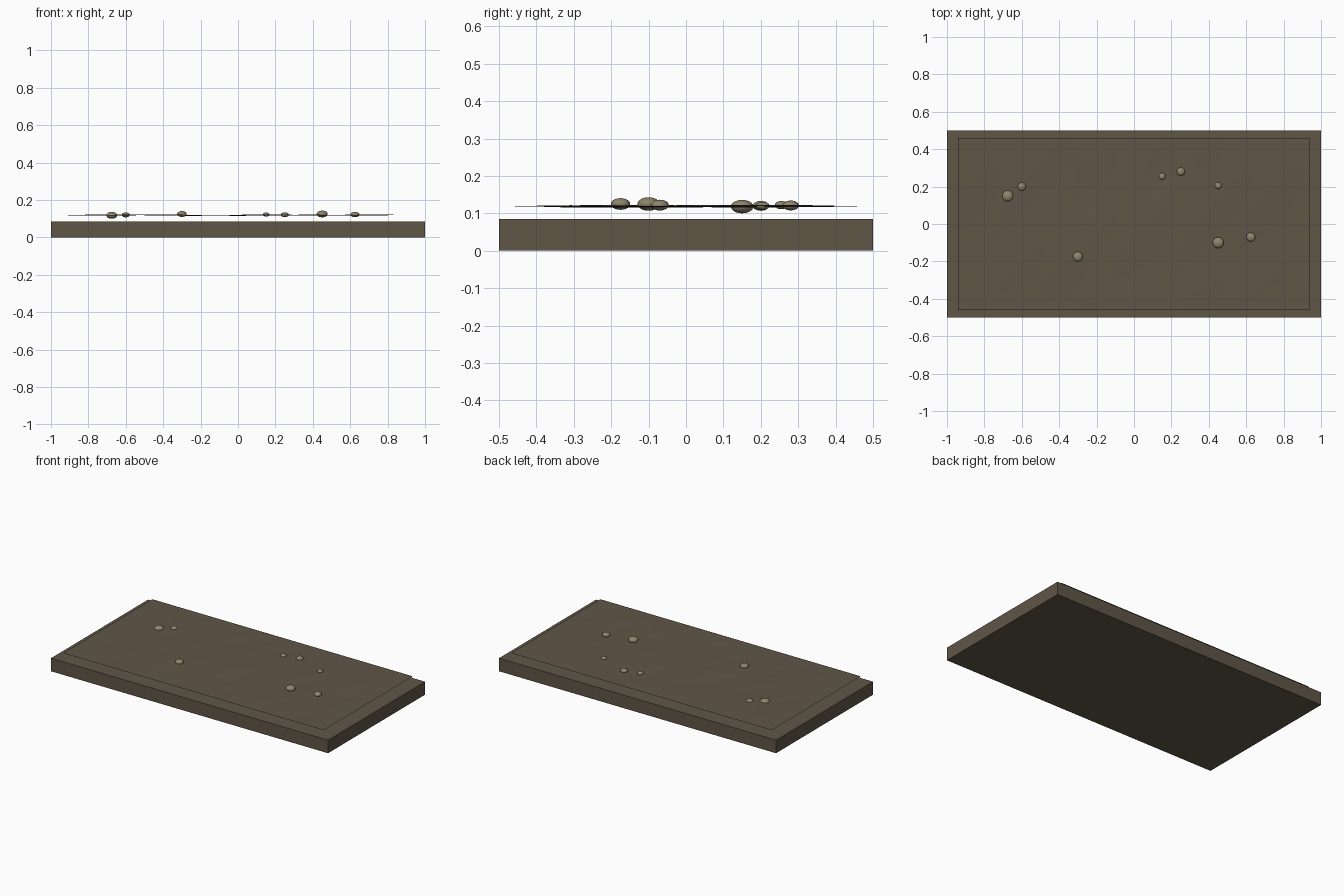
import bpy, bmesh, math

if "Cube" in bpy.data.objects:
    bpy.data.objects.remove(bpy.data.objects["Cube"])


def material(name, rgb):
    m = bpy.data.materials.new(name)
    m.diffuse_color = (*rgb, 1)
    m.use_nodes = True
    m.node_tree.nodes["Principled BSDF"].inputs["Base Color"].default_value = m.diffuse_color
    return m


soil = material("dark soil", (0.115, 0.092, 0.062))
stone = material("pale stone", (0.27, 0.235, 0.15))


def finish(name, bm, mat, smooth=False):
    me = bpy.data.meshes.new(name)
    bm.to_mesh(me)
    bm.free()
    me.materials.append(mat)
    for p in me.polygons:
        p.use_smooth = smooth
    ob = bpy.data.objects.new(name, me)
    bpy.context.collection.objects.link(ob)
    return ob


def ground(x, y):
    # gentle ripples that die out towards the rim
    fade = min(1, (0.94 - abs(x)) * 6, (0.46 - abs(y)) * 6)
    wave = (0.5 * math.sin(9 * x + 5 * y) + 0.3 * math.cos(11 * y - 4 * x)
            + 0.2 * math.sin(23 * x - 17 * y))
    return 0.119 + 0.004 * fade * wave


# base slab
bm = bmesh.new()
bmesh.ops.create_cube(bm, size=1)
for v in bm.verts:
    v.co = (v.co.x * 2, v.co.y, (v.co.z + 0.5) * 0.085)
finish("base_slab", bm, soil)

# thin rippled soil sheet above the slab
bm = bmesh.new()
bmesh.ops.create_grid(bm, x_segments=48, y_segments=24, size=1)
for v in bm.verts:
    x, y = v.co.x * 0.94, v.co.y * 0.46
    v.co = (x, y, ground(x, y))
finish("soil_surface", bm, soil, True)

# flattened pebbles: x, y, z, radius
pebbles = [
    (-0.675, 0.15, 0.118, 0.030), (-0.60, 0.20, 0.120, 0.022),
    (0.15, 0.255, 0.122, 0.018), (0.25, 0.28, 0.121, 0.022),
    (0.45, 0.205, 0.120, 0.018), (0.45, -0.10, 0.125, 0.030),
    (0.625, -0.07, 0.122, 0.024), (-0.30, -0.175, 0.125, 0.026),
]
for i, (x, y, z, r) in enumerate(pebbles):
    bm = bmesh.new()
    bmesh.ops.create_uvsphere(bm, u_segments=16, v_segments=10, radius=r)
    for v in bm.verts:
        v.co.z *= 0.6
    ob = finish(f"pebble_{i + 1}", bm, stone, True)
    ob.location = (x, y, z)
